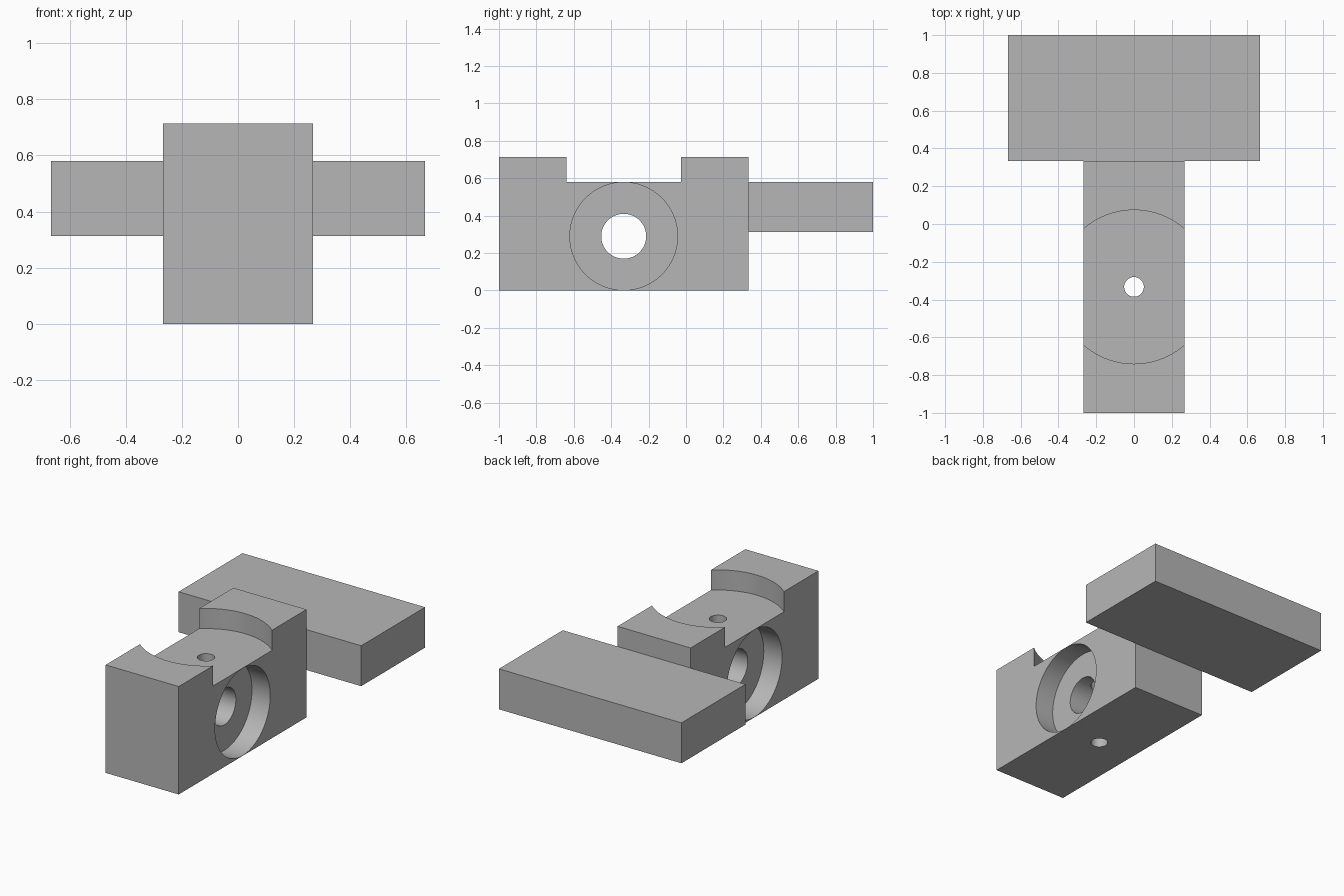
import bpy
import math

old = bpy.data.objects.get("Cube")
if old:
    bpy.data.objects.remove(old, do_unlink=True)

grey = bpy.data.materials.new("plain grey")
grey.use_nodes = True
grey.diffuse_color = (0.47, 0.47, 0.47, 1)
grey.node_tree.nodes["Principled BSDF"].inputs["Base Color"].default_value = grey.diffuse_color

HALF = 0.267      # half width of the block
BORE_Y = -0.333   # shared axis position of all bores
BORE_Z = 0.29     # height of the cross bore
FLOOR = 0.58      # floor of the round top pocket


def box(name, low, high):
    centre = [(a + b) / 2 for a, b in zip(low, high)]
    bpy.ops.mesh.primitive_cube_add(size=1, location=centre)
    obj = bpy.context.object
    obj.name = name
    obj.scale = [b - a for a, b in zip(low, high)]
    bpy.ops.object.transform_apply(location=False, rotation=False, scale=True)
    obj.data.materials.append(grey)
    return obj


def cut_cylinder(target, radius, depth, location, along_x=False):
    """Subtract a cylinder from the target, then discard the cutter."""
    turn = (0, math.pi / 2, 0) if along_x else (0, 0, 0)
    bpy.ops.mesh.primitive_cylinder_add(vertices=96, radius=radius, depth=depth,
                                        location=location, rotation=turn)
    cutter = bpy.context.object
    cutter.hide_render = True
    cutter.data.materials.append(grey)
    mod = target.modifiers.new("cut", 'BOOLEAN')
    mod.operation = 'DIFFERENCE'
    mod.solver = 'EXACT'
    mod.object = cutter
    bpy.ops.object.select_all(action='DESELECT')
    bpy.context.view_layer.objects.active = target
    target.select_set(True)
    bpy.ops.object.modifier_apply(modifier=mod.name)
    bpy.data.objects.remove(cutter, do_unlink=True)


# Main block and rear plate
block = box("bored_block", (-HALF, -1, 0), (HALF, 0.333, 0.713))
box("rear_plate", (-0.667, 0.333, 0.313), (0.667, 1, FLOOR))

# Round pocket across the top
cut_cylinder(block, 0.407, 0.4, (0, BORE_Y, FLOOR + 0.2))

# Counterbore on each side, with a wall left between them
for side in (-1, 1):
    cut_cylinder(block, 0.288, HALF, (side * HALF, BORE_Y, BORE_Z), along_x=True)

# Cross bore and small vertical hole
cut_cylinder(block, 0.12, 1, (0, BORE_Y, BORE_Z), along_x=True)
cut_cylinder(block, 0.052, 2, (0, BORE_Y, BORE_Z))

bpy.ops.object.shade_smooth_by_angle(angle=math.radians(30))
